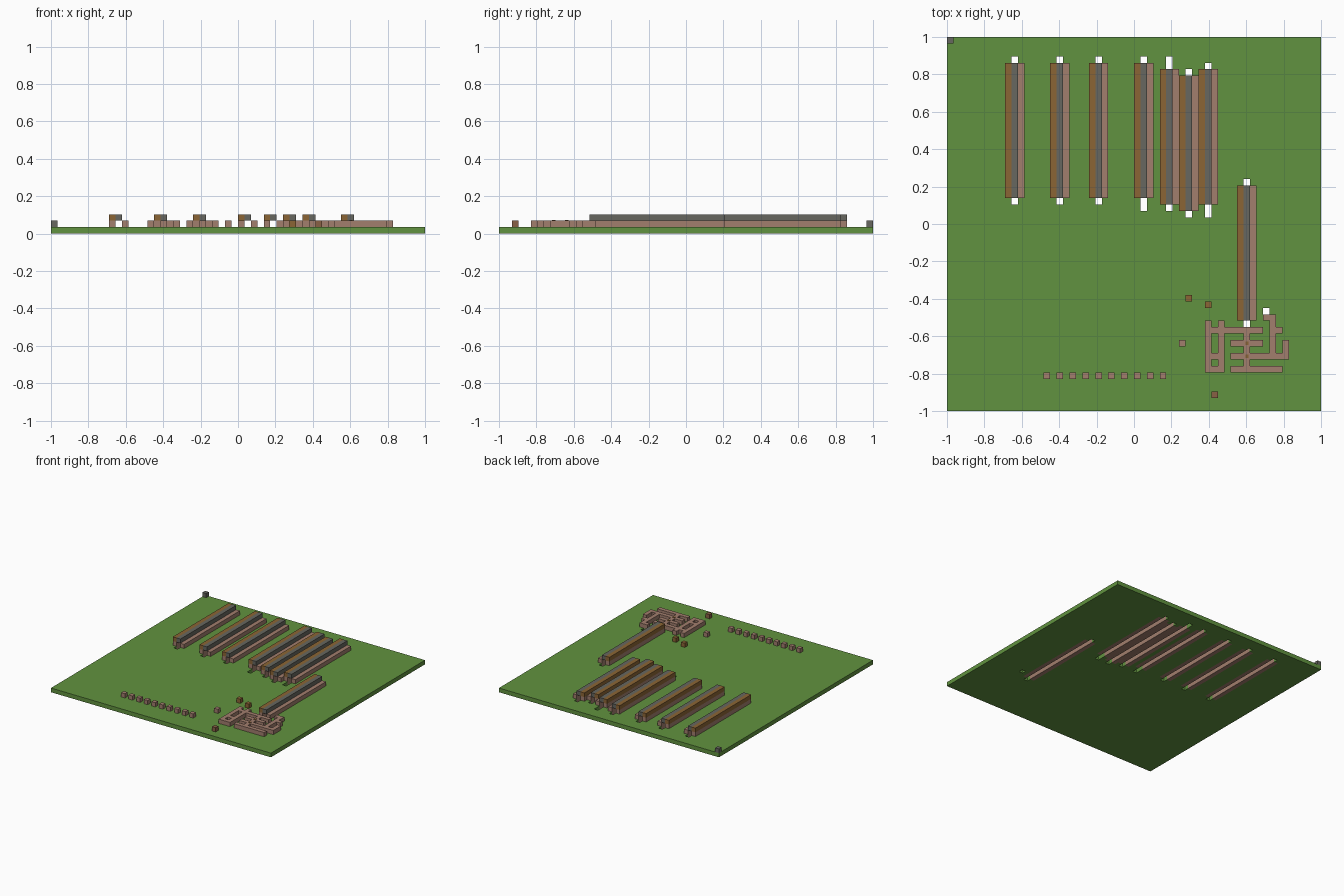
import bpy
import bmesh

cube = bpy.data.objects.get("Cube")
if cube:
    bpy.data.objects.remove(cube, do_unlink=True)

N = 58          # plan grid cells per side
U = 2 / N       # size of one cell


def material(name, rgb):
    m = bpy.data.materials.new(name)
    m.use_nodes = True
    m.diffuse_color = (*rgb, 1)
    m.node_tree.nodes["Principled BSDF"].inputs["Base Color"].default_value = (*rgb, 1)
    return m


GREEN = material("grass green", (0.12, 0.29, 0.05))
BROWN = material("wood brown", (0.26, 0.13, 0.035))
PINK = material("clay pink", (0.36, 0.21, 0.155))
GREY = material("stone grey", (0.135, 0.135, 0.115))
RUST = material("rust brown", (0.25, 0.12, 0.06))


def rect(col, row, col_end, row_end):
    """Grid cells of a rectangle, ends included; rows count from the back."""
    return {(c, r) for c in range(col, col_end + 1) for r in range(row, row_end + 1)}


def extrude_plan(name, cells, low, high, mat):
    """Raise a set of plan cells into a solid between two cell levels."""
    bm = bmesh.new()
    for c, r in sorted(cells):
        x, y = -1 + c * U, 1 - r * U
        corners = ((x, y - U), (x + U, y - U), (x + U, y), (x, y))
        bm.faces.new([bm.verts.new((px, py, low * U)) for px, py in corners])
    bmesh.ops.remove_doubles(bm, verts=bm.verts[:], dist=U / 10)
    base = bm.faces[:]
    raised = bmesh.ops.extrude_face_region(bm, geom=base, use_keep_orig=True)
    top = [v for v in raised["geom"] if isinstance(v, bmesh.types.BMVert)]
    bmesh.ops.translate(bm, verts=top, vec=(0, 0, (high - low) * U))
    bmesh.ops.reverse_faces(bm, faces=base)
    bmesh.ops.recalc_face_normals(bm, faces=bm.faces[:])
    mesh = bpy.data.meshes.new(name)
    bm.to_mesh(mesh)
    bm.free()
    mesh.materials.append(mat)
    obj = bpy.data.objects.new(name, mesh)
    bpy.context.collection.objects.link(obj)
    return obj


# Long sheds: first column, first row, open slot cells at the back and front
LENGTH = 21
sheds = [(9, 4, 1, 1), (16, 4, 1, 1), (22, 4, 1, 1), (29, 4, 1, 2),
         (33, 5, 2, 1), (36, 6, 1, 1), (39, 5, 1, 2), (45, 23, 1, 1)]
openings = {(49, 42)}
for n, (c, r, back, front) in enumerate(sheds, 1):
    end = r + LENGTH - 1
    openings |= rect(c, r, c + 2, end) | rect(c + 1, r - back, c + 1, end + front)
    extrude_plan(f"shed_{n}_left_wall", rect(c, r, c, end), 0, 2, PINK)
    extrude_plan(f"shed_{n}_right_wall", rect(c + 2, r, c + 2, end), 0, 2, PINK)
    extrude_plan(f"shed_{n}_roof_beam", rect(c, r, c, end), 2, 3, BROWN)
    extrude_plan(f"shed_{n}_roof_ridge", rect(c + 1, r, c + 1, end), 2, 3, GREY)

# Ground slab with slots under the sheds
extrude_plan("ground", rect(0, 0, N - 1, N - 1) - openings, 0, 1, GREEN)

# Maze of low walls
maze = set()
for bar in [(40, 44, 40, 51), (42, 44, 42, 51), (40, 45, 48, 45), (40, 49, 42, 49),
            (40, 51, 42, 51), (44, 47, 48, 47), (44, 49, 52, 49), (44, 51, 51, 51),
            (46, 45, 46, 51), (50, 43, 50, 49), (49, 43, 50, 43), (50, 45, 51, 45),
            (52, 47, 52, 49)]:
    maze |= rect(*bar)
extrude_plan("maze_walls", maze, 1, 2, PINK)

# Small studs on the maze crossings
for n, r in enumerate((47, 49), 1):
    stud = extrude_plan(f"maze_stud_{n}", {(46, r)}, 0, 0.1, BROWN)
    x, y = -1 + 46.5 * U, 1 - (r + 0.5) * U
    for v in stud.data.vertices:
        v.co.x = (v.co.x - x) * 0.5
        v.co.y = (v.co.y - y) * 0.5
    stud.location = (x, y, 2 * U)

# Row of marker blocks
for n, c in enumerate(range(15, 34, 2), 1):
    extrude_plan(f"marker_block_{n}", {(c, 52)}, 1, 2, PINK)

# Loose blocks
for name, cell, mat in [("corner_block", (0, 0), GREY), ("back_block", (37, 40), BROWN),
                        ("middle_block", (40, 41), BROWN), ("side_block", (36, 47), PINK),
                        ("front_block", (41, 55), RUST)]:
    extrude_plan(name, {cell}, 1, 2, mat)
